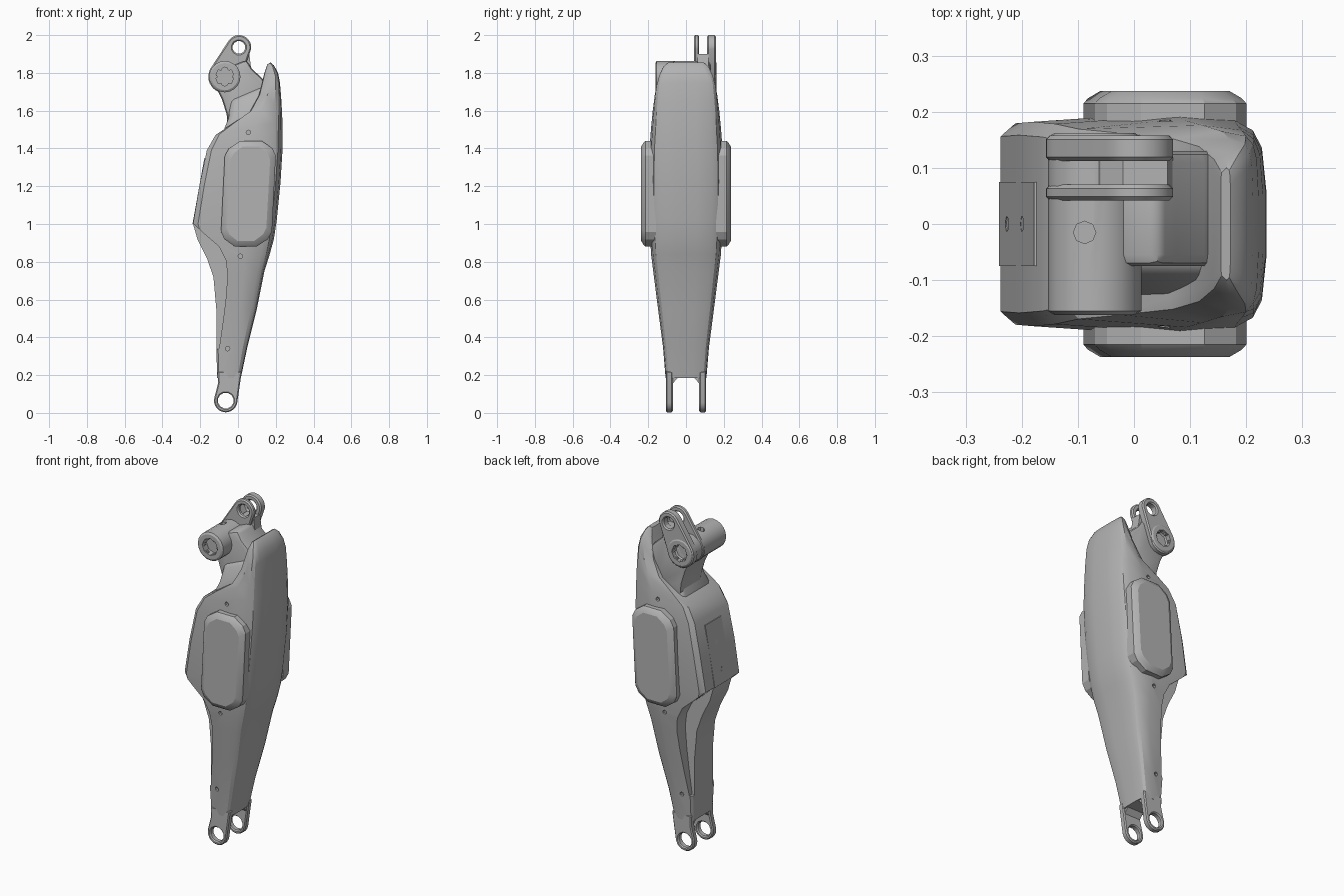
import bpy, bmesh, math
from mathutils import Vector

cube = bpy.data.objects.get("Cube")
if cube:
    bpy.data.objects.remove(cube, do_unlink=True)

grey = bpy.data.materials.new("plain grey")
grey.use_nodes = True
grey.diffuse_color = (0.45, 0.45, 0.45, 1)
grey.node_tree.nodes["Principled BSDF"].inputs["Base Color"].default_value = grey.diffuse_color


def loft(name, rings, helper=False):
    """Skin a list of closed rings that have equal point counts, with capped ends."""
    bm = bmesh.new()
    rows = [[bm.verts.new(p) for p in ring] for ring in rings]
    n = len(rows[0])
    for a, b in zip(rows, rows[1:]):
        for i in range(n):
            j = (i + 1) % n
            bm.faces.new((a[i], a[j], b[j], b[i]))
    bm.faces.new(rows[0][::-1])
    bm.faces.new(rows[-1])
    bmesh.ops.recalc_face_normals(bm, faces=bm.faces)
    mesh = bpy.data.meshes.new(name)
    bm.to_mesh(mesh)
    bm.free()
    mesh.materials.append(grey)
    obj = bpy.data.objects.new(name, mesh)
    bpy.context.scene.collection.objects.link(obj)
    obj.hide_render = helper
    return obj


def slab(name, outline, y0, y1, helper=False):
    """Extrude an x-z outline along y."""
    return loft(name, [[(x, y, z) for x, z in outline] for y in (y0, y1)], helper)


def circle(x, z, r, n=16, start=0, end=360):
    full = end - start == 360
    steps = n if full else n + 1
    angles = [math.radians(start + (end - start) * i / n) for i in range(steps)]
    return [(x + r * math.cos(a), z + r * math.sin(a)) for a in angles]


def rod(name, p, direction, r, length, n=8):
    """Cutter rod centred on p."""
    d = Vector(direction).normalized()
    u = d.orthogonal().normalized()
    v = d.cross(u)
    rings = []
    for s in (-length / 2, length / 2):
        rings.append([Vector(p) + d * s + u * a + v * b for a, b in circle(0, 0, r, n)])
    return loft(name, rings, True)


def apply_all(obj):
    bpy.ops.object.select_all(action='DESELECT')
    bpy.context.view_layer.objects.active = obj
    obj.select_set(True)
    for m in list(obj.modifiers):
        bpy.ops.object.modifier_apply(modifier=m.name)


def cut(obj, cutters):
    for c in cutters:
        m = obj.modifiers.new("cut", 'BOOLEAN')
        m.operation, m.solver, m.object = 'DIFFERENCE', 'EXACT', c
    apply_all(obj)
    for c in cutters:
        bpy.data.objects.remove(c, do_unlink=True)


def bevel(obj, width, segments=2):
    m = obj.modifiers.new("bevel", 'BEVEL')
    m.width, m.segments, m.limit_method = width, segments, 'ANGLE'
    m.angle_limit = math.radians(40)
    apply_all(obj)


def smooth(obj, angle=30):
    apply_all(obj)
    bpy.ops.object.shade_smooth_by_angle(angle=math.radians(angle))


# Main shell: slanted sections given as inner edge, outer edge and half width
stations = [
    (-.11, .185, .015, .185, .108), (-.115, .35, .05, .35, .122),
    (-.115, .55, .10, .55, .148), (-.13, .72, .14, .75, .172),
    (-.165, .82, .168, .84, .184), (-.215, .92, .19, .92, .19),
    (-.238, 1.0, .205, 1.02, .195), (-.205, 1.2, .225, 1.22, .198),
    (-.165, 1.39, .236, 1.4, .194), (-.12, 1.47, .235, 1.55, .184),
    (-.04, 1.525, .23, 1.65, .176), (.06, 1.59, .222, 1.75, .165),
    (.11, 1.68, .212, 1.8, .15), (.14, 1.8, .19, 1.84, .125),
    (.155, 1.845, .172, 1.855, .1)]
half = [(0, .8), (.06, .92), (.6, 1), (.86, .95), (.94, .86), (.98, .7), (1, .3)]
section = half + [(u, -v) for u, v in reversed(half)]
shell = loft("main_shell", [
    [(xl + (xr - xl) * u, w * v, zl + (zr - zl) * u) for u, v in section]
    for xl, zl, xr, zr, w in stations])

# Side scoops leave a narrow spine under the bulge; small screw holes dot the sides
scoop = [(-.28, 1.02), (-.235, 1.0), (-.17, .94), (-.1, .88), (-.065, .81), (-.055, .73),
         (-.065, .6), (-.08, .48), (-.1, .34), (-.28, .3)]
cutters = []
for s in (-1, 1):
    cutters.append(slab("scoop_cutter", scoop, s * .085, s * .4, True))
    for x, z, y in ((.055, 1.485, .185), (.012, .83, .185), (-.055, .34, .12)):
        cutters.append(rod("screw_cutter", (x, s * y, z), (0, 1, 0), .012, .04))
cut(shell, cutters)
smooth(shell)

# Side pads: elongated octagons with a chamfered rim
def pad_outline(grow):
    cx, cz, hw, hh = .055, 1.16, .105 + grow, .25 + grow
    pts = [(-1, -.72), (-.85, -.86), (-.42, -1), (.42, -1), (.85, -.86), (1, -.72)]
    pts += [(-x, -z) for x, z in pts]
    return [(cx + x * hw + z * .014, cz + z * hh) for x, z in pts]


for s, side in ((-1, "front"), (1, "back")):
    smooth(loft(side + "_pad", [[(x, s * y, z) for x, z in pad_outline(g)]
                                for g, y in ((.03, .16), (.03, .215), (.022, .224), (0, .237))]), 20)

# Flat cover on the inner bulge
cover = loft("inner_cover", [
    [(x, -y, z), (x, y, z), (x + .05, y, z), (x + .05, -y, z)]
    for x, z, y in ((-.241, 1.0, .075), (-.178, 1.35, .075))])
cut(cover, [rod("screw_cutter", (x, 0, z), (1, 0, -.2), .014, .03)
            for x, z in ((-.226, 1.08), (-.2, 1.23))])

# Fork arms with a pivot eye at the foot
arm = [(.02, .22), (-.108, .22), (-.105, .16)] + circle(-.065, .065, .062, 14, 165, 350)
for s, side in ((-1, "front"), (1, "back")):
    fork = slab(side + "_fork_arm", arm, s * .07, s * .106)
    cut(fork, [rod("eye_cutter", (-.065, s * .09, .065), (0, 1, 0), .042, .2, 12)])
    bevel(fork, .006, 1)
    smooth(fork)
    # Small web rounding the fork's inner corner
    web = loft(side + "_fork_web", [[(x, s * .075, .15), (x, s * .075, .19), (x, s * .04, .19)]
                                    for x in (-.1, .005)])

# Neck rising out of the shell
neck_shape = [(-.05, 1.46), (-.06, 1.58), (-.085, 1.66), (-.12, 1.73), (-.03, 1.84),
              (.045, 1.87), (.075, 1.82), (.125, 1.775), (.15, 1.74), (.15, 1.5)]
neck = slab("neck", neck_shape, -.075, .13)
bevel(neck, .02)
smooth(neck, 40)

# Neck root blending into the shell
root = loft("neck_root", [[(x0, -y, z0), (x0, y, z0), (x1, y, z1), (x1, -y, z1)]
                          for x0, z0, x1, z1, y in ((-.09, 1.46, .17, 1.6, .14),
                                                    (-.05, 1.56, .16, 1.67, .115),
                                                    (-.04, 1.66, .15, 1.74, .08))])
bevel(root, .025)
smooth(root, 40)

# Pivot tube with a socket in each end
tube = loft("pivot_tube", [[(x, y, z) for x, z in circle(-.07, 1.78, r, 20)]
                           for y, r in ((-.162, .072), (-.155, .083), (.155, .083), (.162, .072))])
cut(tube, [rod("socket_cutter", (-.07, y, 1.78), (0, 1, 0), .05, .08, 8) for y in (-.162, .162)]
    + [rod("oil_hole_cutter", (-.088, -.015, 1.86), (0, 0, 1), .02, .06)])
smooth(tube)

# Spokes inside the socket rims
for y in (-.15, .15):
    for k in range(6):
        a = k * math.pi / 3
        px, pz = -.07 + .047 * math.cos(a), 1.78 + .047 * math.sin(a)
        slab("socket_tooth", circle(px, pz, .009, 6), y - .006, y + .006)

# Twin lugs: tapered plates around the tube and the upper eye
lug = circle(.005, 1.935, .065, 14, -8, 148) + circle(-.07, 1.78, .087, 16, 148, 325)
for y0, y1, side in ((.042, .07, "inner"), (.112, .158, "outer")):
    plate = slab(side + "_lug", lug, y0, y1)
    cut(plate, [rod("eye_cutter", (.005, .1, 1.935), (0, 1, 0), .034, .3, 12),
                rod("socket_cutter", (-.07, .18, 1.78), (0, 1, 0), .05, .1, 8)])
    bevel(plate, .007, 1)
    smooth(plate)

# Solid block between the lugs, forming the floor of the slot
slab("lug_floor", [(-.1, 1.75), (-.06, 1.87), (-.02, 1.9), (.06, 1.9), (.07, 1.82), (0, 1.72)],
     .06, .12)
